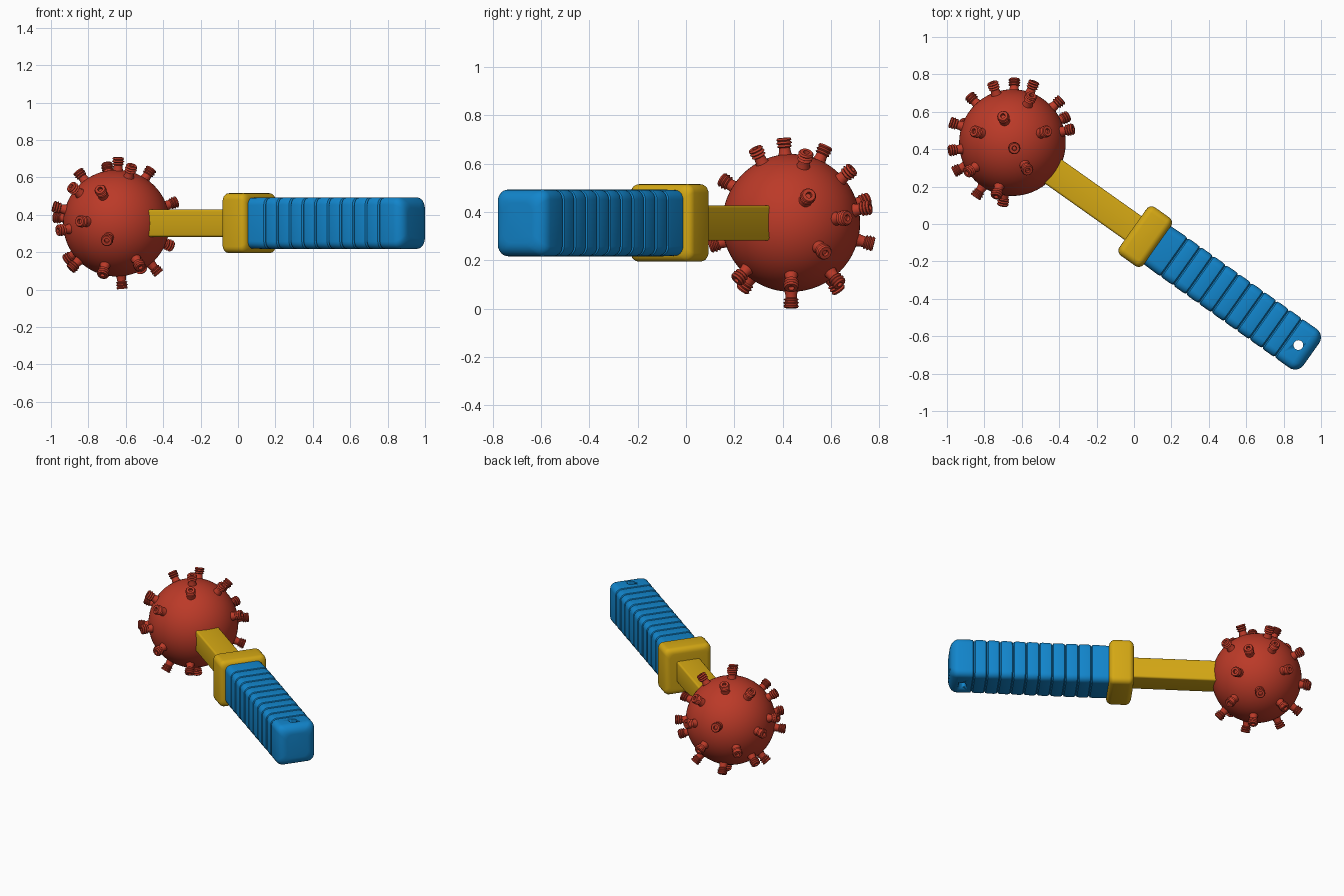
import bpy, bmesh, math
from mathutils import Matrix, Vector

if "Cube" in bpy.data.objects:
    bpy.data.objects.remove(bpy.data.objects["Cube"])

# Local frame: origin at ball centre, +x runs along the handle
CENTRE = Vector((-0.65, 0.435, 0.355))
FRAME = Matrix.Translation(CENTRE) @ Matrix.Rotation(math.radians(-35.3), 4, 'Z')


def material(name, rgb):
    m = bpy.data.materials.new(name)
    m.diffuse_color = (*rgb, 1)
    m.use_nodes = True
    m.node_tree.nodes["Principled BSDF"].inputs["Base Color"].default_value = m.diffuse_color
    return m


RED = material("brick red", (0.50, 0.042, 0.021))
YELLOW = material("mustard yellow", (0.66, 0.39, 0.007))
BLUE = material("grip blue", (0.006, 0.235, 0.60))


def make(name, bm, mat, matrix, angle=35):
    bmesh.ops.recalc_face_normals(bm, faces=bm.faces)
    me = bpy.data.meshes.new(name)
    bm.to_mesh(me)
    bm.free()
    me.transform(matrix)
    me.materials.append(mat)
    ob = bpy.data.objects.new(name, me)
    bpy.context.collection.objects.link(ob)
    bpy.ops.object.select_all(action='DESELECT')
    ob.select_set(True)
    bpy.context.view_layer.objects.active = ob
    bpy.ops.object.shade_smooth_by_angle(angle=math.radians(angle))
    return ob


def loft(sections, corner, steps=5):
    """Rounded-rectangle rings along x: each section is (x, half_y, half_z)."""
    bm = bmesh.new()
    rings = []
    for x, hy, hz in sections:
        ring = []
        for q, (sy, sz) in enumerate(((1, 1), (-1, 1), (-1, -1), (1, -1))):
            for k in range(steps + 1):
                a = math.pi / 2 * (q + k / steps)
                ring.append(bm.verts.new((x,
                                          sy * (hy - corner) + corner * math.cos(a),
                                          sz * (hz - corner) + corner * math.sin(a))))
        rings.append(ring)
    n = len(rings[0])
    for a, b in zip(rings, rings[1:]):
        for i in range(n):
            bm.faces.new((a[i], a[(i + 1) % n], b[(i + 1) % n], b[i]))
    bm.faces.new(rings[0])
    bm.faces.new(rings[-1])
    return bm


def rounded_ends(x0, x1, hy, hz, r, steps=5):
    """Sections with quarter-round edges at both ends."""
    start, end = [], []
    for k in range(steps + 1):
        a = math.pi / 2 * k / steps
        inset = r * (1 - math.sin(a))
        along = r * (1 - math.cos(a))
        start.append((x0 + along, hy - inset, hz - inset))
        end.append((x1 - along, hy - inset, hz - inset))
    return start, end[::-1]


# Ball
bm = bmesh.new()
bmesh.ops.create_uvsphere(bm, u_segments=64, v_segments=32, radius=0.285)
make("ball", bm, RED, Matrix.Translation(CENTRE))

# Studs: flared ringed pegs with a socket in the tip, (radius, distance)
STUD = [(0.032, 0.272), (0.025, 0.294), (0.023, 0.312), (0.031, 0.317), (0.025, 0.325),
        (0.033, 0.331), (0.026, 0.339), (0.032, 0.345), (0.027, 0.353), (0.013, 0.353),
        (0.011, 0.338)]
DIRECTIONS = [
    # upper side
    (-.05, .14, .31), (-.20, .06, .27), (.01, -.03, .34), (.18, .06, .28),
    (-.235, -.155, .19), (.08, -.145, .30), (-.085, -.28, .176), (.1, .25, .22),
    # around the middle
    (-.19, -.28, .01), (-.05, -.32, -.09), (.31, .07, .11), (.286, .136, -.12),
    (.25, .22, .02), (.107, .30, .06), (.01, .31, -.08), (-.10, .30, .09),
    (-.22, .24, -.08), (-.305, .10, .03), (-.32, -.04, .085), (-.30, -.15, -.037),
    # lower side
    (.03, .0, -.34), (-.07, .19, -.27), (-.07, -.19, -.26), (-.23, -.05, -.23),
    (.13, .19, -.24), (.12, -.21, -.22), (-.26, .1, -.19), (.22, .0, -.26)]
SIDES = 14
bm = bmesh.new()
for d in DIRECTIONS:
    m = Vector(d).to_track_quat('Z', 'Y').to_matrix()
    rings = [[bm.verts.new(m @ Vector((r * math.cos(2 * math.pi * i / SIDES),
                                       r * math.sin(2 * math.pi * i / SIDES), h)))
              for i in range(SIDES)] for r, h in STUD]
    for a, b in zip(rings, rings[1:]):
        for i in range(SIDES):
            j = (i + 1) % SIDES
            bm.faces.new((a[i], a[j], b[j], b[i]))
    bm.faces.new(rings[0])
    bm.faces.new(rings[-1])
make("studs", bm, RED, Matrix.Translation(CENTRE))

# Square shaft
make("shaft", loft([(0.255, 0.078, 0.073), (0.83, 0.078, 0.073)], 0.012, 3), YELLOW, FRAME)

# Guard block
s, e = rounded_ends(0.79, 0.95, 0.158, 0.16, 0.034)
make("guard", loft(s + e, 0.035), YELLOW, FRAME)

# Grip: shallow V grooves between segments, rounded far end
HY, HZ = 0.127, 0.138
_, end = rounded_ends(0.93, 1.958, HY, HZ, 0.055, 6)
sections = [(0.93, HY - 0.003, HZ - 0.003)]
for k in range(10):
    x = 1.06 + 0.083 * k
    for dx, depth in ((-0.02, 0.0), (-0.007, 0.002), (0, 0.009), (0.007, 0.002), (0.02, 0.0)):
        sections.append((x + dx, HY - depth, HZ - depth))
grip = make("grip", loft(sections + end, 0.04), BLUE, FRAME, 30)

# Hanging hole through the grip
bm = bmesh.new()
bmesh.ops.create_cone(bm, cap_ends=True, segments=24, radius1=0.026, radius2=0.026, depth=0.6)
cutter = make("hole_cutter", bm, BLUE, FRAME @ Matrix.Translation((1.873, 0, 0)))
cutter.hide_render = True
cutter.display_type = 'WIRE'
cut = grip.modifiers.new("hole", 'BOOLEAN')
cut.operation = 'DIFFERENCE'
cut.solver = 'EXACT'
cut.object = cutter
bpy.context.view_layer.objects.active = grip
bpy.ops.object.modifier_apply(modifier=cut.name)
bpy.data.objects.remove(cutter)
